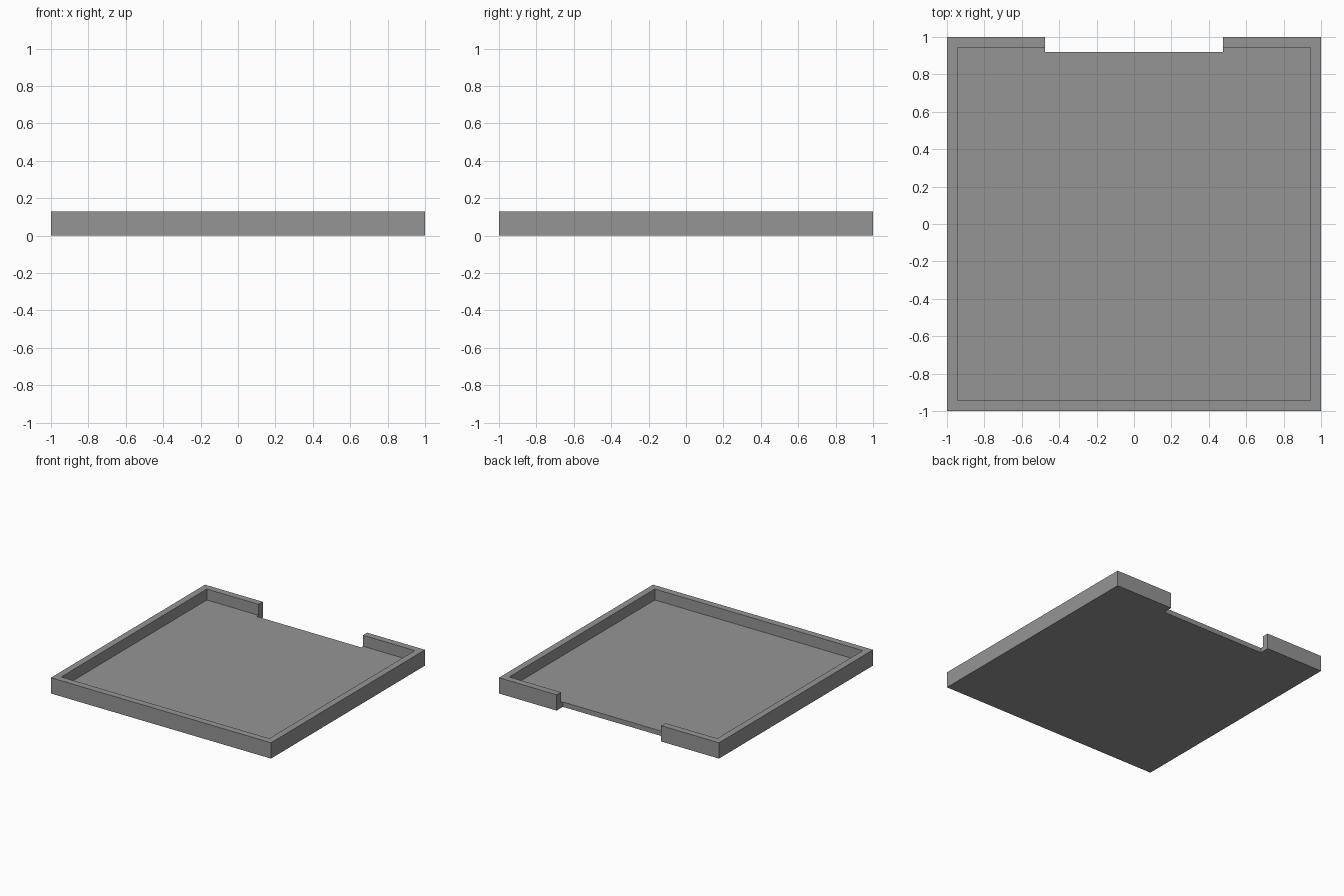
import bpy

if "Cube" in bpy.data.objects:
    bpy.data.objects.remove(bpy.data.objects["Cube"])

HEIGHT = 0.13     # overall height
FLOOR = 0.04      # floor thickness
INNER = 0.945     # inner face of the rim
NOTCH_X = 0.475   # half width of the back notch
NOTCH_Y = 0.92    # depth line of the back notch

grey = bpy.data.materials.new("grey")
grey.diffuse_color = (0.3, 0.3, 0.3, 1)
grey.use_nodes = True
grey.node_tree.nodes["Principled BSDF"].inputs["Base Color"].default_value = grey.diffuse_color


def box(name, low, high):
    """Axis-aligned box between two corners."""
    bpy.ops.mesh.primitive_cube_add(size=1)
    ob = bpy.context.object
    ob.name = name
    for v in ob.data.vertices:
        v.co = [low[i] if v.co[i] < 0 else high[i] for i in range(3)]
    ob.data.materials.append(grey)
    return ob


# Solid tray block
tray = box("tray", (-1, -1, 0), (1, 1, HEIGHT))

# Recess leaving a floor and rim, then a notch cut right through the back edge
cutters = [
    box("recess_cutter", (-INNER, -INNER, FLOOR), (INNER, INNER, 0.3)),
    box("notch_cutter", (-NOTCH_X, NOTCH_Y, -0.1), (NOTCH_X, 1.1, 0.3)),
]
for cutter in cutters:
    cutter.hide_render = True
    cutter.hide_viewport = True
    cut = tray.modifiers.new(cutter.name, 'BOOLEAN')
    cut.operation = 'DIFFERENCE'
    cut.solver = 'EXACT'
    cut.object = cutter
